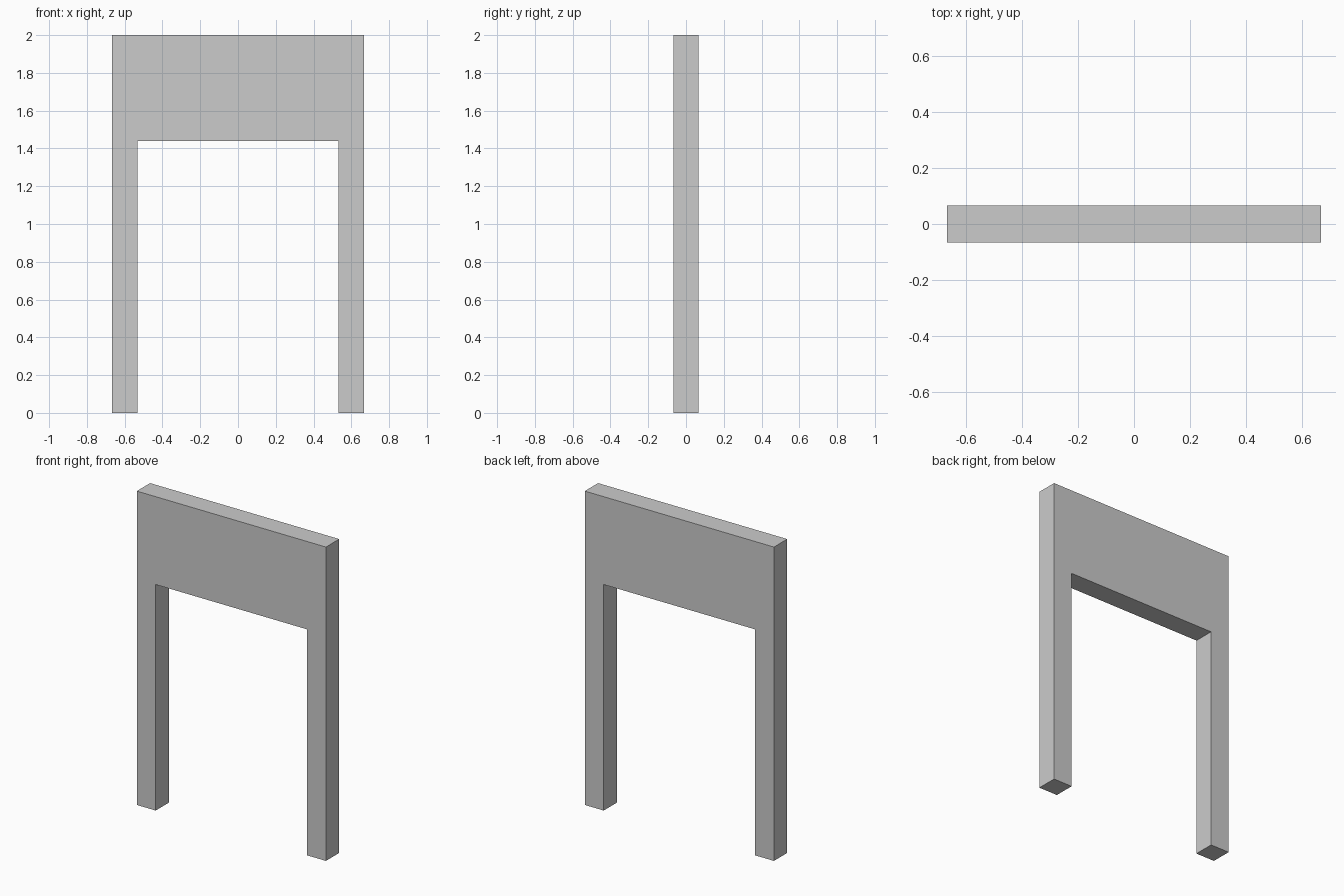
import bpy
import bmesh

if "Cube" in bpy.data.objects:
    bpy.data.objects.remove(bpy.data.objects["Cube"])

HALF_W = 0.6667    # outer half width
HALF_IN = 0.5333   # half width of the opening
HALF_D = 0.0667    # half depth
TOP = 2.0
OPENING = 1.44     # underside of the header

# Right half of the outline, mirrored to make the full arch profile
right = [(0.0 + HALF_IN, OPENING), (HALF_IN, 0.0), (HALF_W, 0.0), (HALF_W, TOP)]
profile = right + [(-x, z) for x, z in reversed(right)]

# Extrude the profile from front to back
bm = bmesh.new()
face = bm.faces.new([bm.verts.new((x, -HALF_D, z)) for x, z in profile])
ext = bmesh.ops.extrude_face_region(bm, geom=[face], use_keep_orig=True)
verts = [g for g in ext["geom"] if isinstance(g, bmesh.types.BMVert)]
bmesh.ops.translate(bm, verts=verts, vec=(0, 2 * HALF_D, 0))
bmesh.ops.recalc_face_normals(bm, faces=bm.faces[:])

# Square arch: two posts and a deep header in one solid
mesh = bpy.data.meshes.new("square_arch")
bm.to_mesh(mesh)
bm.free()
arch = bpy.data.objects.new("square_arch", mesh)
bpy.context.collection.objects.link(arch)
